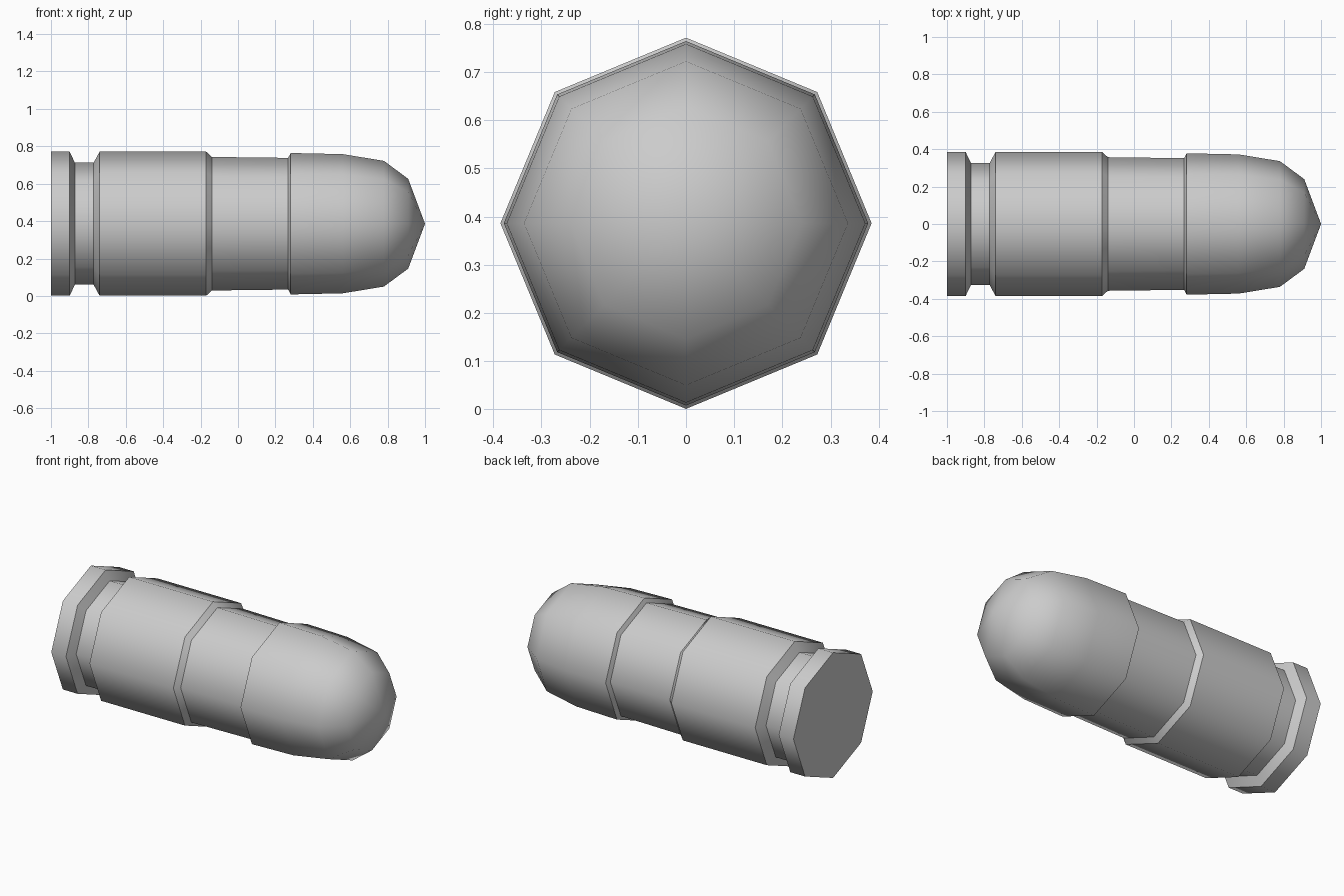
import bpy, bmesh
from math import sin, cos, pi

if "Cube" in bpy.data.objects:
    bpy.data.objects.remove(bpy.data.objects["Cube"])

SIDES, AXIS_Z = 8, 0.386


def lathe(name, profile, sharp):
    """Revolve (x, radius) points around the long axis; rings listed in sharp stay crisp."""
    bm = bmesh.new()
    rings = []
    for x, r in profile:
        if r == 0:
            rings.append([bm.verts.new((x, 0, AXIS_Z))] * SIDES)
        else:
            rings.append([bm.verts.new((x, r * cos(2 * pi * i / SIDES),
                                        AXIS_Z + r * sin(2 * pi * i / SIDES)))
                          for i in range(SIDES)])
    for a, b in zip(rings, rings[1:]):
        for i in range(SIDES):
            j = (i + 1) % SIDES
            quad = [a[i], a[j], b[j], b[i]]
            bm.faces.new(list(dict.fromkeys(quad))).smooth = True
    if sharp and sharp[0] == 0:
        bm.faces.new(rings[0])  # flat base
    for k in sharp:
        for i in range(SIDES):
            edge = bm.edges.get((rings[k][i], rings[k][(i + 1) % SIDES]))
            edge.smooth = False
    bmesh.ops.recalc_face_normals(bm, faces=bm.faces)
    # The nose is open at its hidden joint, so make sure faces point outward
    f = max(bm.faces, key=lambda f: abs(f.normal.z) * f.calc_area())
    if f.normal.z * (f.calc_center_median().z - AXIS_Z) < 0:
        bmesh.ops.reverse_faces(bm, faces=bm.faces)
    mesh = bpy.data.meshes.new(name)
    bm.to_mesh(mesh)
    bm.free()
    obj = bpy.data.objects.new(name, mesh)
    bpy.context.collection.objects.link(obj)
    return obj


# Casing: rim, extractor groove, body and stepped neck
lathe("casing", [(-1, .385), (-.90, .385), (-.872, .326), (-.772, .326),
                 (-.74, .385), (-.17, .385), (-.14, .357), (.268, .352)],
      sharp=range(7))

# Rounded nose, flaring out from the neck to a low point
lathe("nose", [(.268, .352), (.282, .378), (.56, .372), (.78, .336),
               (.91, .24), (1, 0)], sharp=[1])
